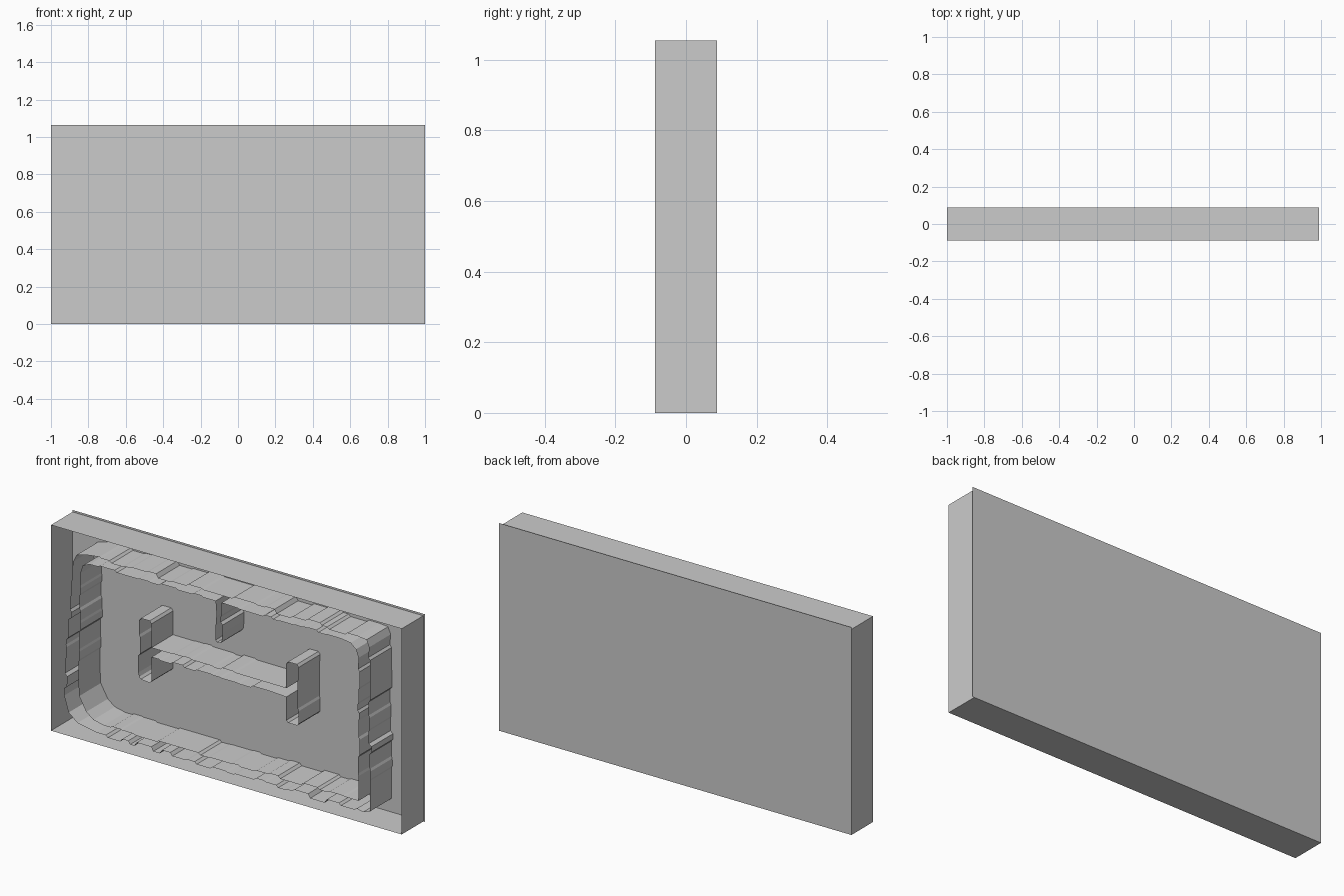
import bpy, random
from mathutils import Vector

random.seed(4)
FRONT, BACK = -0.0875, 0.0875


def roughen(pts, amount):
    """Break long straight edges into small irregular steps."""
    out = []
    for i, p in enumerate(pts):
        a, b = Vector(p), Vector(pts[(i + 1) % len(pts)])
        d = b - a
        length = d.length
        out.append(a)
        if length < 0.15:
            continue
        d.normalize()
        n = Vector((-d.y, d.x))
        t, off = 0.0, 0.0
        while True:
            t += random.uniform(0.035, 0.10)
            if t > length - 0.03:
                break
            new = random.choice((-1, -0.5, 0, 0.5, 1)) * amount
            out.append(a + d * t + n * off)
            out.append(a + d * (t + 0.012) + n * new)
            off = new
    return out


def mesh_object(name, verts, faces):
    me = bpy.data.meshes.new(name)
    me.from_pydata(verts, [], faces)
    ob = bpy.data.objects.new(name, me)
    bpy.context.collection.objects.link(ob)
    return ob


def band(name, pts, rough=0.0):
    """Open-ended thin wall following a closed x/z outline (counter-clockwise)."""
    if rough:
        pts = roughen(pts, rough)
    n = len(pts)
    verts = [(p[0], y, p[1]) for y in (FRONT, BACK) for p in pts]
    faces = [(i, i + n, (i + 1) % n + n, (i + 1) % n) for i in range(n)]
    return mesh_object(name, verts, faces)


# Back panel
mesh_object("back_panel",
            [(-1, BACK, 0), (1, BACK, 0), (1, BACK, 1.065), (-1, BACK, 1.065)],
            [(3, 2, 1, 0)])

# Outer walls, open at the front
band("outer_walls", [(-1, 0), (0.99, 0), (0.99, 1.055), (-1, 1.055)])

# Outside of the ragged ring
band("ring_outer_wall",
     [(-0.85, 0.08), (-0.74, 0.06), (0.77, 0.055), (0.81, 0.07), (0.81, 0.10),
      (0.805, 0.91), (0.79, 0.945), (0.74, 0.95), (-0.80, 0.955),
      (-0.855, 0.94), (-0.875, 0.90), (-0.90, 0.55), (-0.925, 0.20),
      (-0.90, 0.12)], 0.010)

# Inside of the ring, with the narrow tab hanging from the top
band("ring_inner_wall",
     [(-0.80, 0.15), (-0.76, 0.12), (-0.70, 0.107), (0.745, 0.107),
      (0.745, 0.84), (0.73, 0.88), (0.70, 0.905), (0.65, 0.912),
      (-0.032, 0.915), (-0.032, 0.715), (-0.04, 0.705), (-0.058, 0.705),
      (-0.066, 0.715), (-0.066, 0.915), (-0.78, 0.912), (-0.82, 0.895),
      (-0.835, 0.85), (-0.84, 0.22)], 0.006)

# Central bracket: two posts joined by a crossbar
band("centre_bracket",
     [(-0.49, 0.40), (-0.44, 0.395), (-0.43, 0.405), (-0.43, 0.53),
      (0.335, 0.53), (0.335, 0.41), (0.345, 0.40), (0.397, 0.40),
      (0.405, 0.41), (0.405, 0.70), (0.395, 0.713), (0.345, 0.713),
      (0.335, 0.70), (0.335, 0.575), (-0.43, 0.578), (-0.43, 0.70),
      (-0.44, 0.713), (-0.49, 0.713), (-0.50, 0.70), (-0.50, 0.41)], 0.005)
